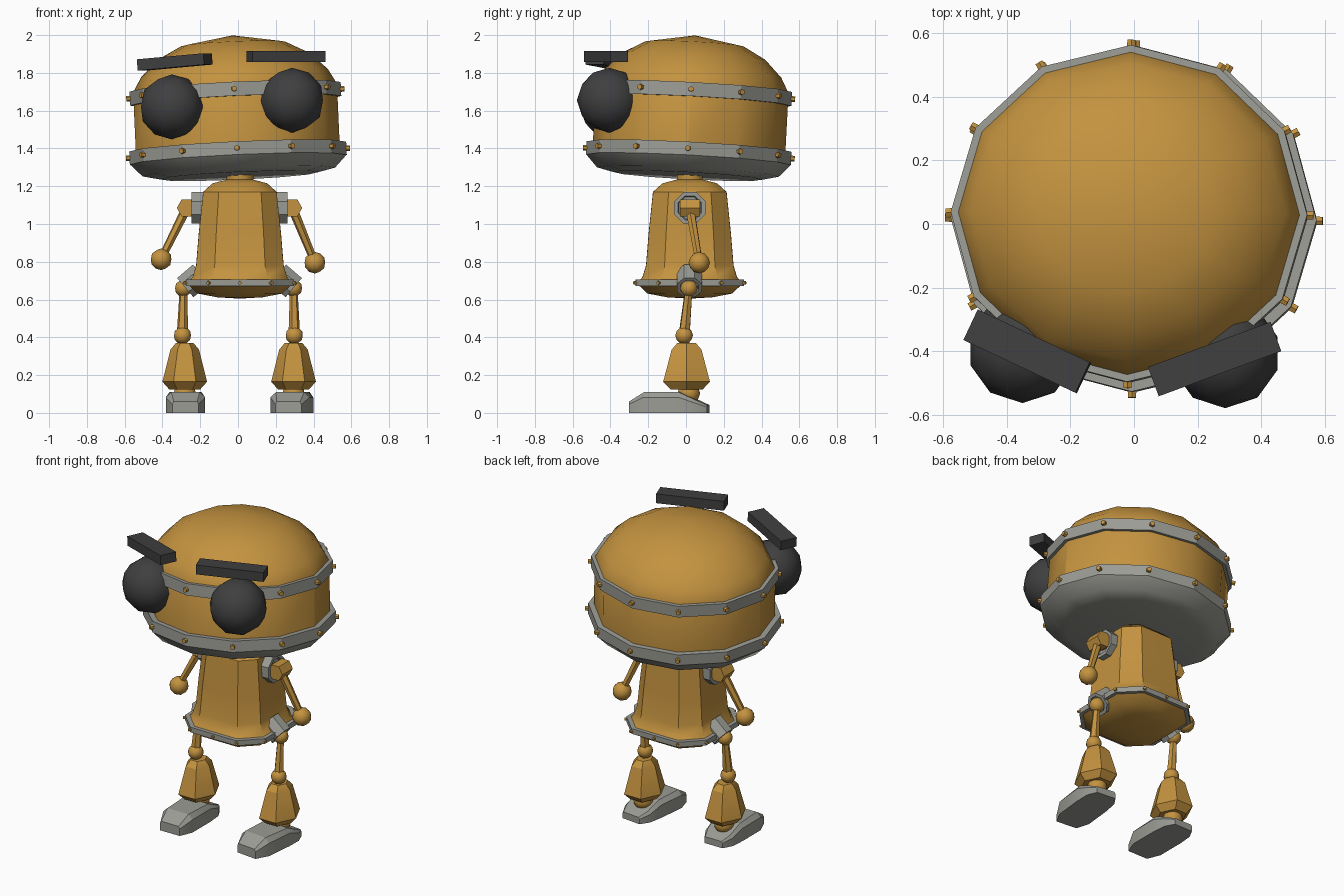
import bpy, bmesh, math
from mathutils import Matrix, Vector, Euler

if "Cube" in bpy.data.objects:
    bpy.data.objects.remove(bpy.data.objects["Cube"], do_unlink=True)


def material(name, rgb):
    m = bpy.data.materials.new(name)
    m.use_nodes = True
    m.diffuse_color = (*rgb, 1)
    m.node_tree.nodes["Principled BSDF"].inputs["Base Color"].default_value = (*rgb, 1)
    return m


GOLD = material("gold", (0.55, 0.29, 0.05))
STEEL = material("steel grey", (0.33, 0.33, 0.30))
DARK = material("charcoal", (0.05, 0.05, 0.052))


def finish(name, bm, mat, angle=30):
    """Turn a bmesh into an object, smooth below the given angle."""
    bmesh.ops.remove_doubles(bm, verts=bm.verts, dist=1e-5)
    bmesh.ops.recalc_face_normals(bm, faces=bm.faces)
    me = bpy.data.meshes.new(name)
    bm.to_mesh(me)
    bm.free()
    me.materials.append(mat)
    for p in me.polygons:
        p.use_smooth = angle > 0
    if angle > 0:
        me.set_sharp_from_angle(angle=math.radians(angle))
    ob = bpy.data.objects.new(name, me)
    bpy.context.collection.objects.link(ob)
    return ob


def spoke(r, i, count, corner, turn=0):
    """Point i of a ring; corner pushes out all but every third point."""
    if i % 3:
        r *= corner
    t = turn + math.tau * i / count
    return r * math.cos(t), r * math.sin(t)


def lathe(name, profile, sides, mat, matrix=Matrix(), angle=30, turn=0, corner=1):
    """Spin (radius, height) points round the local z axis."""
    bm = bmesh.new()
    rings = [[bm.verts.new(matrix @ Vector((*spoke(r, i, sides, corner, turn), z)))
              for i in range(sides)] for r, z in profile]
    for a, b in zip(rings, rings[1:]):
        for i in range(sides):
            j = (i + 1) % sides
            bm.faces.new((a[i], a[j], b[j], b[i]))
    bmesh.ops.dissolve_degenerate(bm, dist=1e-6, edges=bm.edges)
    return finish(name, bm, mat, angle)


def ball(name, centre, r, mat):
    bm = bmesh.new()
    bmesh.ops.create_icosphere(bm, subdivisions=2, radius=r,
                               matrix=Matrix.Translation(centre))
    return finish(name, bm, mat)


def along(start, direction):
    """Matrix at start whose z axis points along direction."""
    q = Vector(direction).to_track_quat('Z', 'Y')
    return Matrix.Translation(start) @ q.to_matrix().to_4x4()


def rod(name, a, b, ra, rb, mat):
    d = Vector(b) - Vector(a)
    n = d.length
    return lathe(name, [(0, 0), (ra, 0), (rb, n), (0, n)], 6, mat, along(a, d))


def rivets(name, matrix, r, z, size, corner=1):
    """Twelve short pins standing out radially from a band."""
    bm = bmesh.new()
    hub = matrix @ Vector((0, 0, z))
    for i in range(12):
        p = matrix @ Vector((*spoke(r, i, 12, corner), z))
        bmesh.ops.create_cone(bm, cap_ends=True, segments=6, radius1=size,
                              radius2=size * 0.9, depth=size * 2,
                              matrix=along(p, p - hub))
    return finish(name, bm, GOLD)


# Head, slightly tilted
head = (Matrix.Translation((0, 0.015, 1.375))
        @ Euler((math.radians(-3), math.radians(-2.6), 0)).to_matrix().to_4x4()
        @ Matrix.Rotation(math.radians(-0.5), 4, 'Z')
        @ Matrix.Diagonal((1, 0.945, 1, 1)))
lathe("head_dome", [(0, 0), (0.54, 0), (0.54, 0.345), (0.495, 0.425), (0.40, 0.515),
                    (0.275, 0.58), (0, 0.625)], 12, GOLD, head, 31)
lathe("head_underside", [(0, -0.12), (0.42, -0.12), (0.51, -0.1), (0.575, -0.033)],
      12, STEEL, head, 50)
lathe("head_base", [(0.575, -0.035), (0.575, 0.035), (0.53, 0.035)], 12, STEEL, head, 20)
lathe("head_band", [(0.53, 0.278), (0.56, 0.278), (0.56, 0.352), (0.53, 0.352)],
      12, STEEL, head, 20)
rivets("head_base_rivets", head, 0.577, 0, 0.016)
rivets("head_band_rivets", head, 0.562, 0.315, 0.016)

# Eyes and brows
ball("right_eye", (-0.35, -0.39, 1.62), 0.172, DARK)
ball("left_eye", (0.286, -0.406, 1.655), 0.172, DARK)
for name, centre, size, tilt, yaw in (
        ("right_brow", (-0.335, -0.40, 1.858), (0.39, 0.106, 0.06), -4.7, -25.2),
        ("left_brow", (0.253, -0.424, 1.887), (0.41, 0.098, 0.06), 0, 20.2)):
    bm = bmesh.new()
    rot = Euler((0, math.radians(tilt), math.radians(yaw))).to_matrix().to_4x4()
    bmesh.ops.create_cube(bm, size=1, matrix=Matrix.Translation(centre) @ rot
                          @ Matrix.Diagonal((*size, 1)))
    finish(name, bm, DARK, 0)

# Bell-shaped, squarish body with neck and riveted hem
body = Matrix.Translation((0.01, 0.02, 0))
SQUARE = 1.15
lathe("body", [(0, 0.605), (0.12, 0.612), (0.225, 0.632), (0.28, 0.685), (0.25, 0.72),
               (0.232, 0.78), (0.218, 0.95), (0.195, 1.17), (0.145, 1.215), (0.07, 1.235),
               (0, 1.235)], 12, GOLD, body, 40, 0, SQUARE)
lathe("neck", [(0, 1.2), (0.072, 1.2), (0.072, 1.3), (0, 1.3)], 10, GOLD, body, 40)
lathe("hem", [(0.25, 0.672), (0.287, 0.672), (0.287, 0.705), (0.25, 0.705)],
      12, STEEL, body, 20, 0, SQUARE)
rivets("hem_rivets", body, 0.288, 0.688, 0.01, SQUARE)


def foot(name, x, yaw):
    # Sections: y, half width at floor, half width on top, height
    sections = [(-0.297, 0.07, 0.062, 0.06), (-0.215, 0.104, 0.075, 0.11),
                (-0.03, 0.104, 0.085, 0.11), (0.06, 0.096, 0.08, 0.068),
                (0.118, 0.065, 0.058, 0.042)]
    m = Matrix.Translation((x, 0, 0)) @ Matrix.Rotation(math.radians(yaw), 4, 'Z')
    bm = bmesh.new()
    loops = []
    for y, w, t, h in sections:
        pts = [(-w, 0), (w, 0), (w, h * 0.75), (t, h), (-t, h), (-w, h * 0.75)]
        loops.append([bm.verts.new(m @ Vector((px, y, pz))) for px, pz in pts])
    for a, b in zip(loops, loops[1:]):
        for i in range(6):
            j = (i + 1) % 6
            bm.faces.new((a[i], a[j], b[j], b[i]))
    bm.faces.new(loops[0])
    bm.faces.new(loops[-1])
    finish(name, bm, STEEL, 25)


# Limbs on both sides
for side, s, hand in (("left", 1, (0.407, 0.07, 0.795)),
                      ("right", -1, (-0.407, -0.02, 0.813))):
    cx = 0.008
    # Shoulder cup, joint, arm and hand
    lathe(side + "_shoulder_cup", [(0, -0.08), (0.09, -0.08), (0.09, 0), (0.068, 0),
                                   (0.062, -0.02), (0, -0.02)], 8, STEEL,
          along((cx + s * 0.253, 0.02, 1.085), (s, 0, 0)), 30, math.pi / 8)
    joint = Vector((cx + s * 0.28, 0.02, 1.085))
    rod(side + "_shoulder_pin", (cx + s * 0.2, 0.02, 1.085), joint, 0.035, 0.035, GOLD)
    rod(side + "_shoulder_joint", joint - Vector((0, 0.053, 0)),
        joint + Vector((0, 0.053, 0)), 0.052, 0.052, GOLD)
    rod(side + "_arm", joint, hand, 0.026, 0.02, GOLD)
    ball(side + "_hand", hand, 0.057, GOLD)

    # Hip cup, joint and thigh
    lathe(side + "_hip_cup", [(0, -0.11), (0.072, -0.11), (0.072, 0), (0.052, 0),
                              (0.048, -0.02), (0, -0.02)], 8, STEEL,
          along((cx + s * 0.287, 0.018, 0.663), (s * 0.76, 0, -0.65)), 30, math.pi / 8)
    hip = (0.003 + s * 0.292, 0.015, 0.66)
    knee = (0.002 + s * 0.296, -0.01, 0.41)
    ball(side + "_hip_joint", hip, 0.046, GOLD)
    rod(side + "_thigh", hip, knee, 0.02, 0.031, GOLD)
    ball(side + "_knee", knee, 0.047, GOLD)

    # Flared shin, ankle and foot
    fx = 0.006 + s * 0.288
    lathe(side + "_shin", [(0, 0.125), (0.085, 0.125), (0.122, 0.165), (0.078, 0.335),
                           (0.048, 0.37), (0, 0.372)], 6, GOLD,
          Matrix.Translation((fx, 0.003, 0)) @ Matrix.Diagonal((0.97, 1.17, 1, 1)), 25)
    ball(side + "_ankle", (fx, 0.015, 0.105), 0.06, GOLD)
    foot(side + "_foot", fx + 0.004, -6 if s > 0 else 0)
